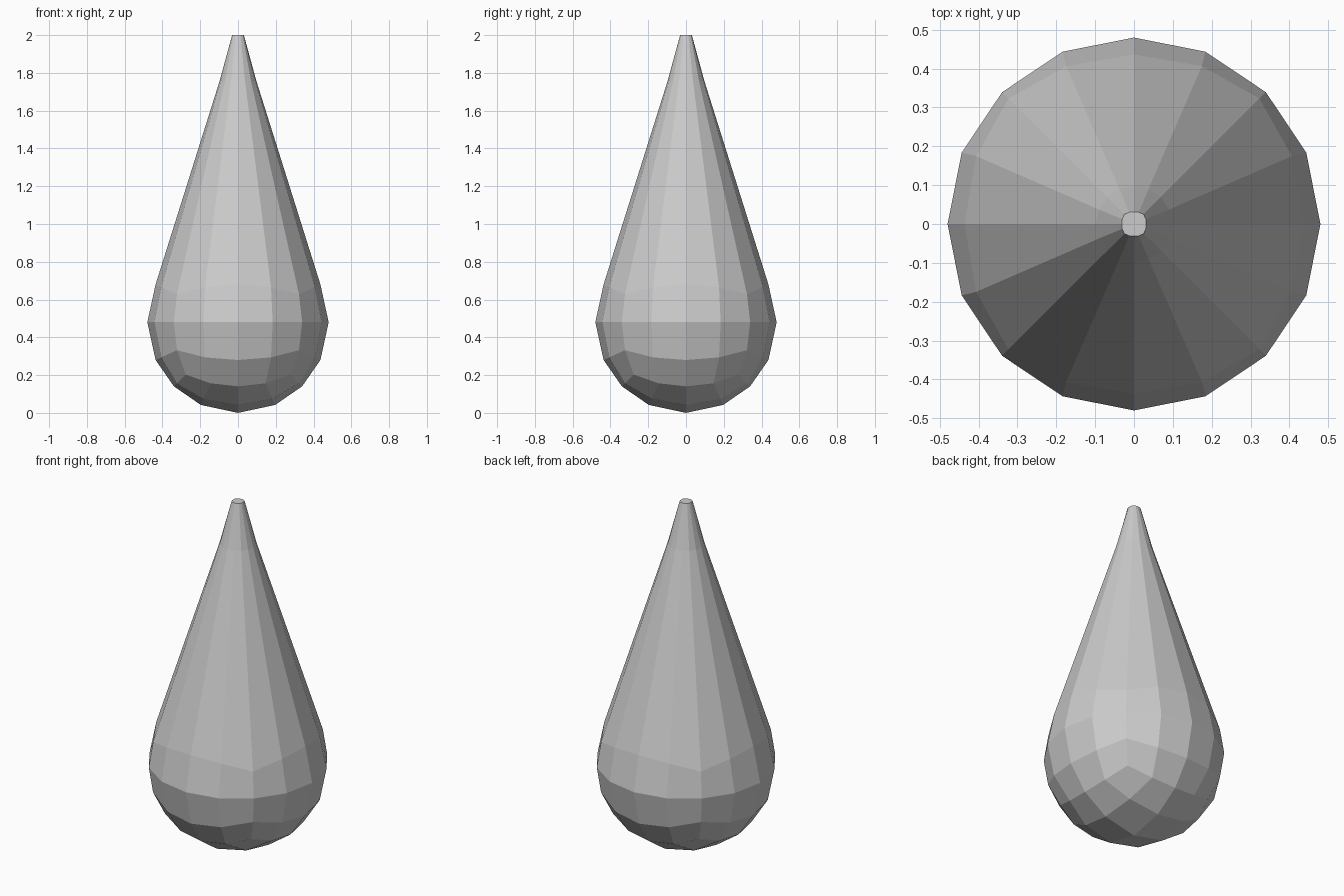
import bpy, bmesh
from math import sqrt, atan2, cos, sin, pi
from mathutils import Vector

if "Cube" in bpy.data.objects:
    bpy.data.objects.remove(bpy.data.objects["Cube"])

R = 0.48
bm = bmesh.new()


def ball(x, y, z):
    """Point of a cube grid pushed out onto the round belly."""
    return Vector((x, y, z)).normalized() * R + Vector((0, 0, R))


def perimeter(s):
    """16 points around a square, starting at +x and going counter-clockwise."""
    quarter = [(1, -s), (1, 0), (1, s), (1, 1)]
    pts = []
    for _ in range(4):
        pts += quarter
        quarter = [(-y, x) for x, y in quarter]
    return pts


def bridge(a, b):
    for i in range(16):
        j = (i + 1) % 16
        bm.faces.new((a[i], a[j], b[j], b[i]))


# rings of the belly: square edge, lower ring, equator, upper ring
S, T = 0.45, 0.414
levels = [(-1, S), (-0.458, 0.43), (0, T), (0.458, 0.43)]
rings = [[bm.verts.new(ball(x, y, z)) for x, y in perimeter(s)] for z, s in levels]

# neck and blunt tip
for z, r, square in ((1.755, 0.098, 0.0), (2.0, 0.031, 1.0)):
    ring = []
    for x, y in perimeter(T):
        a = atan2(y, x)
        k = r * (1 + square * 0.13 * sin(2 * a) ** 2)
        ring.append(bm.verts.new((k * cos(a), k * sin(a), z)))
    rings.append(ring)
for a, b in zip(rings, rings[1:]):
    bridge(a, b)
bm.faces.new(rings[-1])

# quad grid closing the bottom
c = (-1, -S, 0, S, 1)
grid = {(i, j): bm.verts.new(ball(c[i], c[j], -1)) for i in range(5) for j in range(5)}
for i in range(4):
    for j in range(4):
        bm.faces.new((grid[i, j], grid[i, j + 1], grid[i + 1, j + 1], grid[i + 1, j]))

bmesh.ops.remove_doubles(bm, verts=bm.verts[:], dist=0.0005)
bmesh.ops.recalc_face_normals(bm, faces=bm.faces[:])
mesh = bpy.data.meshes.new("teardrop")
bm.to_mesh(mesh)
bm.free()
bpy.context.collection.objects.link(bpy.data.objects.new("teardrop", mesh))
